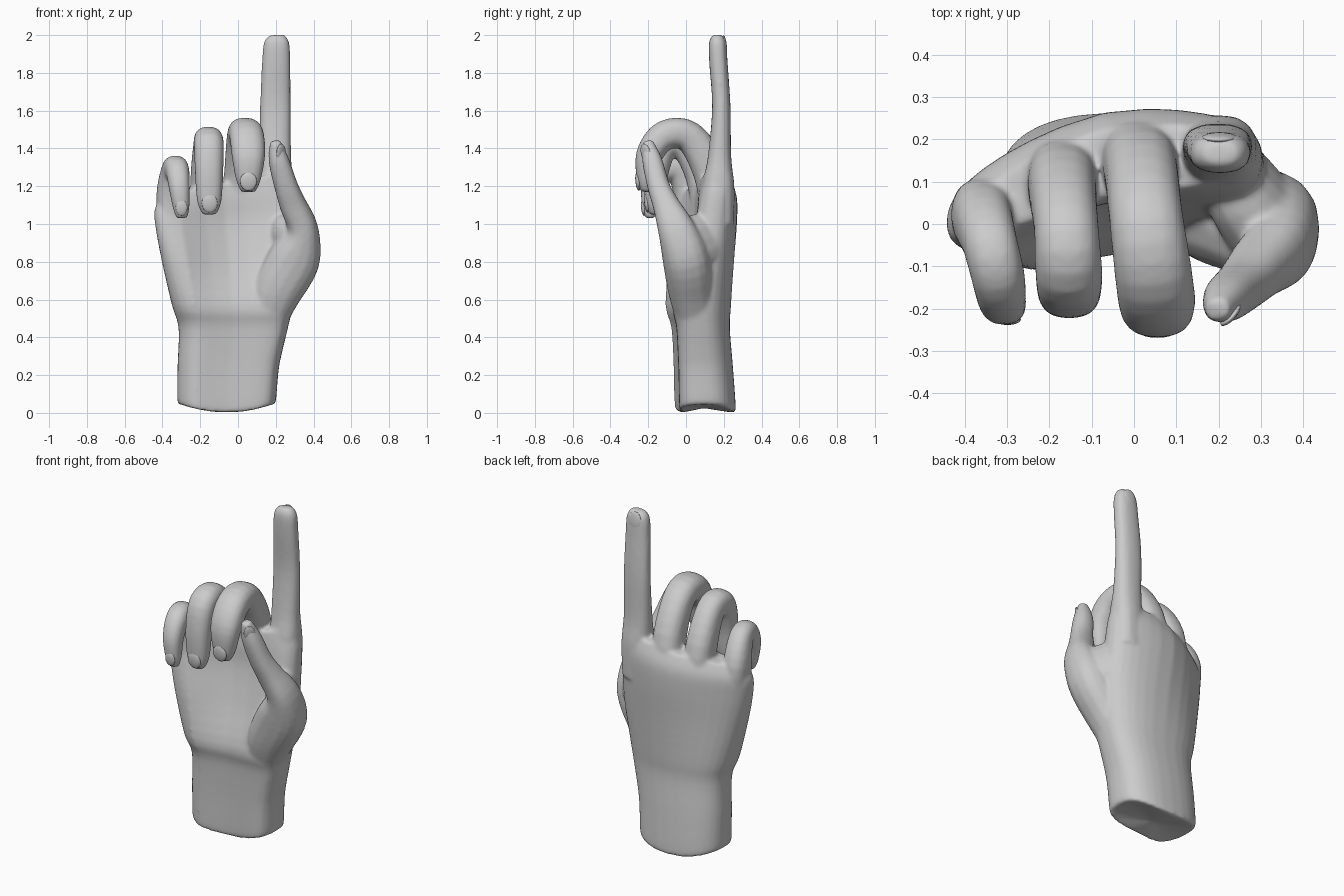
import bpy, bmesh, math
from mathutils import Vector, Euler

if "Cube" in bpy.data.objects:
    bpy.data.objects.remove(bpy.data.objects["Cube"])


def spline(rows, steps=4):
    """Catmull-Rom interpolation of rows of numbers."""
    out = []
    for i in range(len(rows) - 1):
        a, b = rows[max(i - 1, 0)], rows[i]
        c, d = rows[i + 1], rows[min(i + 2, len(rows) - 1)]
        for s in range(steps):
            t = s / steps
            out.append([q + 0.5 * t * (r - p + t * (2*p - 5*q + 4*r - s4 + t * (3*(q - r) + s4 - p)))
                        for p, q, r, s4 in zip(a, b, c, d)])
    return out + [list(rows[-1])]


def skin(bm, rings):
    """Closed skin over a list of rings of points."""
    vs = [[bm.verts.new(p) for p in r] for r in rings]
    n = len(vs[0])
    for a, b in zip(vs, vs[1:]):
        for i in range(n):
            j = (i + 1) % n
            bm.faces.new((a[i], a[j], b[j], b[i]))
    for end in (vs[0], vs[-1]):
        mid = bm.verts.new(sum((v.co for v in end), Vector()) / n)
        for i in range(n):
            bm.faces.new((end[i], end[(i + 1) % n], mid))


def power(v, e):
    return math.copysign(abs(v) ** e, v)


def tube(bm, rows, n=16):
    """Finger along x, y, z with two radii per point."""
    rows = spline(rows)
    rings = []
    for i, (x, y, z, ra, rb) in enumerate(rows):
        t = (Vector(rows[min(i + 1, len(rows) - 1)][:3]) - Vector(rows[max(i - 1, 0)][:3])).normalized()
        side = (Vector((1, 0, 0)) - t * t.x).normalized()
        up = t.cross(side)
        rings.append([Vector((x, y, z)) + side * ra * power(math.cos(k), 0.85) + up * rb * power(math.sin(k), 0.85)
                      for k in (2 * math.pi * j / n for j in range(n))])
    skin(bm, rings)


bm = bmesh.new()

# wrist and palm: z, centre x, centre y, radius x, radius y, slant, hollow, lift
palm = [(.000, -.06, .093, .250, .160, .06, .04, 0),
        (.030, -.06, .093, .262, .170, .06, .04, 0),
        (.250, -.05, .083, .270, .165, .06, .04, 0),
        (.450, -.025, .070, .290, .162, .06, .04, 0),
        (.570, -.030, .060, .320, .178, .10, .05, 0),
        (.800, -.045, .090, .358, .160, .25, .07, 0),
        (1.00, -.065, .128, .372, .134, .38, .05, .05),
        (1.13, -.070, .145, .370, .115, .42, .02, .12),
        (1.22, -.060, .145, .330, .082, .42, 0, .18)]
rings = []
for z, cx, cy, rx, ry, slant, hollow, lift in spline(palm):
    ring = []
    for j in range(32):
        a = 2 * math.pi * j / 32
        u, v = power(math.cos(a), .78), power(math.sin(a), .78)
        dent = hollow * max(0, 1 - ((u - .1) / .75) ** 2) if v < 0 else 0
        bow = .045 * u * u * max(0, 1 - z / .3)
        # the little-finger half leans forward
        lean = slant * rx * (u - math.sqrt(u * u + .05)) / 2
        ring.append((cx + rx * u, cy + ry * v + lean + .11 * slant * rx + dent, z + bow + lift * rx * u))
    rings.append(ring)
skin(bm, rings)

# index finger, pointing up
tube(bm, [(.20, .165, 1.00, .09, .09), (.203, .172, 1.20, .09, .085), (.198, .178, 1.36, .084, .062),
          (.198, .187, 1.62, .082, .049), (.202, .172, 1.85, .076, .049), (.204, .167, 1.96, .068, .046),
          (.202, .168, 2.00, .042, .026)])
# middle finger, curled
tube(bm, [(.00, .175, 1.04, .09, .09), (.015, .13, 1.28, .088, .095), (.028, .02, 1.46, .088, .084),
          (.045, -.11, 1.470, .092, .08), (.055, -.192, 1.37, .09, .072), (.055, -.208, 1.24, .068, .054),
          (.055, -.21, 1.17, .04, .03)])
# ring finger, curled
tube(bm, [(-.165, .125, 1.02, .085, .09), (-.17, .09, 1.25, .082, .092), (-.16, -.01, 1.42, .077, .08),
          (-.154, -.11, 1.42, .08, .078), (-.153, -.155, 1.29, .076, .067), (-.152, -.165, 1.12, .065, .052),
          (-.15, -.165, 1.05, .036, .03)])
# little finger, curled
tube(bm, [(-.345, .02, .96, .075, .08), (-.36, .02, 1.15, .073, .085), (-.342, -.04, 1.28, .066, .07),
          (-.322, -.12, 1.285, .064, .067), (-.311, -.178, 1.2, .057, .058), (-.301, -.19, 1.09, .045, .044),
          (-.297, -.19, 1.03, .03, .025)])
# thumb with its mound
tube(bm, [(.14, .07, .44, .09, .1), (.20, .03, .63, .13, .12), (.30, .00, .82, .138, .125),
          (.342, -.05, .97, .085, .1), (.292, -.105, 1.1, .072, .072), (.255, -.145, 1.2, .063, .06),
          (.215, -.18, 1.34, .054, .053), (.197, -.205, 1.44, .028, .028)])
# web between thumb and index finger
tube(bm, [(.215, .15, .94, .07, .12), (.255, .08, .91, .09, .15), (.31, .0, .88, .1, .14)])

bmesh.ops.recalc_face_normals(bm, faces=bm.faces)
mesh = bpy.data.meshes.new("hand")
bm.to_mesh(mesh)
bm.free()
hand = bpy.data.objects.new("hand", mesh)
bpy.context.collection.objects.link(hand)

# fuse the parts into one smooth skin
fuse = hand.modifiers.new("fuse", 'REMESH')
fuse.mode = 'VOXEL'
fuse.voxel_size = .009
fuse.use_smooth_shade = True
relax = hand.modifiers.new("relax", 'SMOOTH')
relax.factor = .5
relax.iterations = 14
bpy.context.view_layer.objects.active = hand
hand.select_set(True)
for m in ("fuse", "relax"):
    bpy.ops.object.modifier_apply(modifier=m)


def nail(name, loc, size, rot):
    bpy.ops.mesh.primitive_uv_sphere_add(segments=16, ring_count=8, radius=1, location=loc,
                                         rotation=Euler([math.radians(r) for r in rot]))
    ob = bpy.context.object
    ob.name = name
    ob.scale = size
    bpy.ops.object.shade_smooth()


# fingernails
nail("index_nail", (.202, .204, 1.945), (.042, .012, .055), (6, 0, 0))
nail("middle_nail", (.055, -.254, 1.225), (.045, .014, .05), (6, 0, 0))
nail("ring_nail", (-.15, -.207, 1.11), (.042, .014, .05), (6, 0, 0))
nail("little_nail", (-.299, -.226, 1.085), (.032, .012, .042), (6, 0, 0))
nail("thumb_nail", (.228, -.213, 1.375), (.034, .012, .05), (10, -12, 45))
